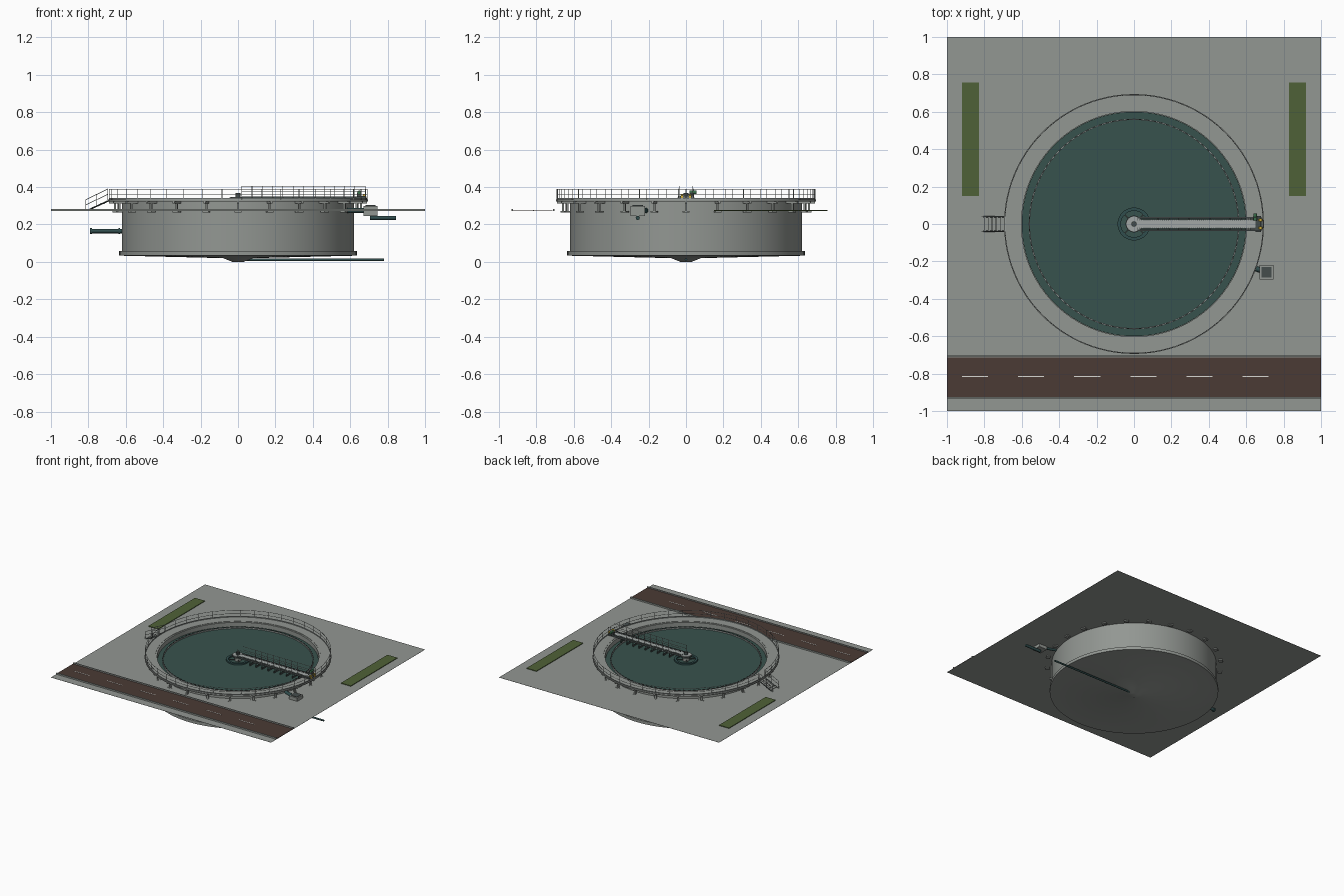
import bpy, bmesh
from math import sin, cos, pi, radians
from mathutils import Matrix, Vector

old = bpy.data.objects.get("Cube")
if old:
    bpy.data.objects.remove(old)


def material(name, *rgb):
    m = bpy.data.materials.new(name)
    m.use_nodes = True
    m.diffuse_color = (*rgb, 1)
    m.node_tree.nodes["Principled BSDF"].inputs["Base Color"].default_value = (*rgb, 1)
    return m


concrete = material("concrete", .29, .31, .29)
water = material("water", .039, .085, .074)
asphalt = material("brown asphalt", .07, .043, .035)
grass = material("grass", .078, .12, .038)
white = material("white paint", .7, .7, .66)
steel = material("galvanised steel", .36, .39, .38)
dark = material("dark steel", .06, .075, .073)
teal = material("teal pipe", .03, .075, .075)
yellow = material("yellow paint", .6, .4, .04)
green = material("green motor", .04, .16, .07)


def finish(name, bm, mat, smooth=False):
    mesh = bpy.data.meshes.new(name)
    bm.to_mesh(mesh)
    bm.free()
    ob = bpy.data.objects.new(name, mesh)
    bpy.context.collection.objects.link(ob)
    mesh.materials.append(mat)
    if smooth:
        bpy.ops.object.select_all(action='DESELECT')
        ob.select_set(True)
        bpy.context.view_layer.objects.active = ob
        bpy.ops.object.shade_smooth_by_angle(angle=radians(35))
    return ob


def boxes(name, items, mat):
    """Each item: centre, size, turn about the z axis through the origin."""
    bm = bmesh.new()
    for centre, size, turn in items:
        bmesh.ops.create_cube(bm, size=1, matrix=Matrix.Rotation(turn, 4, 'Z')
                              @ Matrix.Translation(centre) @ Matrix.Diagonal((*size, 1)))
    return finish(name, bm, mat)


def box(name, centre, size, mat):
    return boxes(name, [(centre, size, 0)], mat)


def rods(name, pairs, radius, mat, sides=6):
    bm = bmesh.new()
    for a, b in pairs:
        a, b = Vector(a), Vector(b)
        turn = (b - a).to_track_quat('Z', 'Y').to_matrix().to_4x4()
        bmesh.ops.create_cone(bm, cap_ends=True, segments=sides, radius1=radius,
                              radius2=radius, depth=(b - a).length,
                              matrix=Matrix.Translation((a + b) / 2) @ turn)
    return finish(name, bm, mat, sides > 8)


def lathe(name, profile, mat, closed=True, steps=96):
    bm = bmesh.new()
    vs = [bm.verts.new((r, 0, z)) for r, z in profile]
    n = len(vs)
    es = [bm.edges.new((vs[i], vs[(i + 1) % n])) for i in range(n if closed else n - 1)]
    bmesh.ops.spin(bm, geom=vs + es, axis=(0, 0, 1), cent=(0, 0, 0),
                   angle=2 * pi, steps=steps, use_duplicate=False)
    bmesh.ops.remove_doubles(bm, verts=bm.verts, dist=.0002)
    bmesh.ops.recalc_face_normals(bm, faces=bm.faces)
    return finish(name, bm, mat, True)


def ring(name, inner, outer, low, high, mat):
    return lathe(name, [(inner, low), (outer, low), (outer, high), (inner, high)], mat)


def polar(r, angle, z):
    return (r * cos(angle), r * sin(angle), z)


# Site: ground sheet, road, kerbs, lane dashes and grass beds
G = .272
box("ground", (0, 0, G), (2, 2, .001), concrete)
box("road", (0, -.82, G + .002), (2, .21, .003), asphalt)
for side, y in (("near", -.928), ("far", -.708)):
    box(side + "_kerb", (0, y, G + .006), (2, .008, .012), concrete)
boxes("lane_dashes", [((-.85 + .3 * i, -.815, G + .004), (.14, .005, .002), 0)
                      for i in range(6)], white)
for side, x in (("right", -.875), ("left", .875)):
    box(side + "_grass_bed", (x, .453, G + .003), (.09, .605, .005), grass)

# Tank: wall, footing ring and sloping floor with sludge hopper
ring("tank_wall", .602, .62, .04, .33, concrete)
ring("tank_footing", .58, .635, .033, .057, concrete)
lathe("tank_floor", [(0, .04), (.62, .045), (.62, .033), (.08, .02), (.03, 0), (0, 0)],
      concrete, closed=False)
lathe("water_surface", [(0, .3), (.556, .3), (.556, .28), (0, .28)], water, closed=False)
ring("launder_water", .562, .6, .28, .296, water)
ring("weir_plate", .556, .563, .28, .309, steel)
boxes("weir_teeth", [((.5595, 0, .311), (.004, .018, .006), 2 * pi * i / 96)
                     for i in range(96)], dark)

# Pipes
rods("sludge_pipe", [((0, 0, .012), (.78, 0, .012))], .007, teal, 16)
rods("inlet_pipe", [((-.79, 0, .165), (-.61, 0, .165))], .012, teal, 16)
rods("inlet_flanges", [((x, 0, .165), (x + .01, 0, .165)) for x in (-.79, -.64)],
     .017, teal, 16)
box("outlet_box", (.708, -.258, .273), (.075, .075, .053), concrete)
box("outlet_lid", (.708, -.258, .301), (.055, .055, .004), dark)
rods("outlet_link", [((.585, -.215, .275), (.7, -.255, .275))], .014, teal, 16)
rods("outlet_pipe", [((.705, -.258, .235), (.845, -.258, .235))], .011, teal, 16)

# Ring walkway and its brackets
ring("walkway_deck", .615, .695, .324, .333, concrete)
N = 24
turns = [2 * pi * i / N for i in range(N)]
boxes("bracket_posts", [((.658, 0, .3), (.012, .012, .06), t) for t in turns], concrete)
boxes("bracket_bases", [((.655, 0, .268), (.03, .035, .01), t) for t in turns], concrete)
boxes("bracket_arms", [((.655, 0, .318), (.07, .012, .012), t) for t in turns], concrete)

# Walkway railing, open at the stair
M = 120
gap = .06
angles = [-pi + gap + (2 * pi - 2 * gap) * i / M for i in range(M + 1)]
rails = [(polar(.69, a, z), polar(.69, b, z))
         for z in (.361, .389) for a, b in zip(angles, angles[1:])]
rods("walkway_rails", rails, .0017, steel, 5)
rods("walkway_posts", [(polar(.69, a, .33), polar(.69, a, .39)) for a in angles[::3]],
     .0017, steel, 5)
ring("toe_board", .6885, .691, .333, .341, steel)

# Access stair
stair = []
for y in (-.038, .038):
    stair += [((-.695, y, .39), (-.815, y, .332)), ((-.695, y, .362), (-.815, y, .304)),
              ((-.815, y, G), (-.815, y, .332)), ((-.755, y, .302), (-.755, y, .361)),
              ((-.697, y, .33), (-.697, y, .39))]
rods("stair_rails", stair, .0018, steel)
rods("stair_stringers", [((-.69, y, .328), (-.805, y, G + .003)) for y in (-.038, .038)],
     .004, dark, 4)
boxes("stair_treads", [((-.703 - .022 * i, 0, .322 - .01 * i), (.021, .074, .003), 0)
                       for i in range(5)], concrete)

# Centre feed well, column and turntable
ring("feed_well", .07, .088, .27, .312, teal)
rods("centre_column", [((0, 0, .03), (0, 0, .335))], .025, concrete, 24)
rods("turntable", [((0, 0, .333), (0, 0, .344))], .045, dark, 32)
rods("centre_platform", [((0, 0, .344), (0, 0, .348))], .04, steel, 32)
rods("centre_drive", [((0, 0, .348), (0, 0, .368))], .014, dark, 16)
boxes("well_supports", [((.04, 0, .308), (.075, .005, .006), i * pi / 2 + pi / 4)
                        for i in range(4)], dark)

# Rotating bridge: beams, deck, ties, railing and hanging scraper arms
L, R = .02, .68
box("bridge_deck", ((L + R) / 2, 0, .347), (R - L, .046, .003), steel)
for side, y in (("right", -.032), ("left", .032)):
    box(side + "_bridge_beam", ((L + R) / 2, y, .342), (R - L, .007, .014), dark)
steps = [L + (R - L) * i / 12 for i in range(13)]
boxes("bridge_ties", [((x, 0, .337), (.007, .07, .005), 0) for x in steps], dark)
boxes("deck_grating", [((L + .011 * i, s * .024, .349), (.004, .012, .002), 0)
                       for i in range(60) for s in (-1, 1)], dark)
guard = []
for y in (-.036, .036):
    guard += [((L, y, z), (R, y, z)) for z in (.377, .404)]
    guard += [((x, y, .34), (x, y, .405)) for x in steps]
rods("bridge_railing", guard, .0016, steel, 5)
rods("scraper_hangers", [((x, y, .29), (x, y, .338)) for x in steps[2:-2]
                         for y in (-.03, .03)], .003, dark)
boxes("scraper_blades", [((x, 0, .306), (.006, .065, .012), 0) for x in steps[2:-2]], dark)

# End carriage with wheels and drive motor
box("end_carriage", (.665, 0, .345), (.03, .085, .012), dark)
rods("carriage_wheels", [((.675, y - .006, .345), (.675, y + .006, .345))
                         for y in (-.022, .022)], .012, yellow, 20)
boxes("carriage_guards", [((.677, y, .358), (.016, .016, .008), 0)
                          for y in (-.022, .022)], yellow)
box("gearbox", (.648, .03, .36), (.022, .018, .022), dark)
rods("drive_motor", [((.648, .02, .372), (.648, .055, .372))], .009, green, 16)
